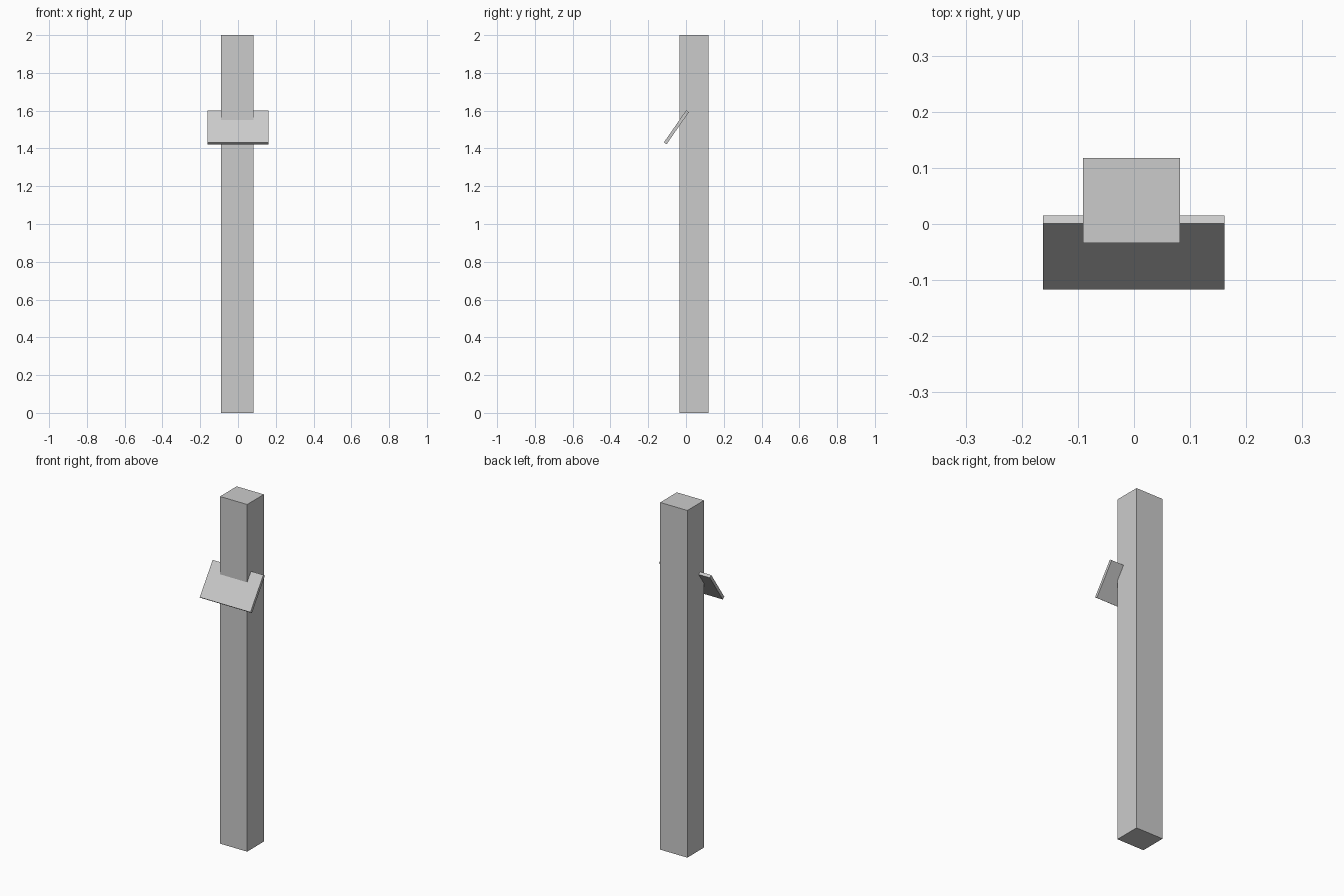
import bpy, bmesh

if "Cube" in bpy.data.objects:
    bpy.data.objects.remove(bpy.data.objects["Cube"])


def extruded_box(name, profile_yz, x0, x1):
    """Extrude a y-z profile along x."""
    bm = bmesh.new()
    face = bm.faces.new([bm.verts.new((x0, y, z)) for y, z in profile_yz])
    ext = bmesh.ops.extrude_face_region(bm, geom=[face])
    moved = [g for g in ext["geom"] if isinstance(g, bmesh.types.BMVert)]
    bmesh.ops.translate(bm, verts=moved, vec=(x1 - x0, 0, 0))
    bmesh.ops.recalc_face_normals(bm, faces=bm.faces)
    mesh = bpy.data.meshes.new(name)
    bm.to_mesh(mesh)
    bm.free()
    obj = bpy.data.objects.new(name, mesh)
    bpy.context.collection.objects.link(obj)
    return obj


# Tall square post
extruded_box("post", [(-0.034, 0), (0.118, 0), (0.118, 2), (-0.034, 2)], -0.091, 0.082)

# Thin tilted board set into the front of the post
extruded_box("tilted_board",
             [(-0.117, 1.432), (-0.103, 1.422), (0.015, 1.592), (0.001, 1.602)],
             -0.162, 0.161)
